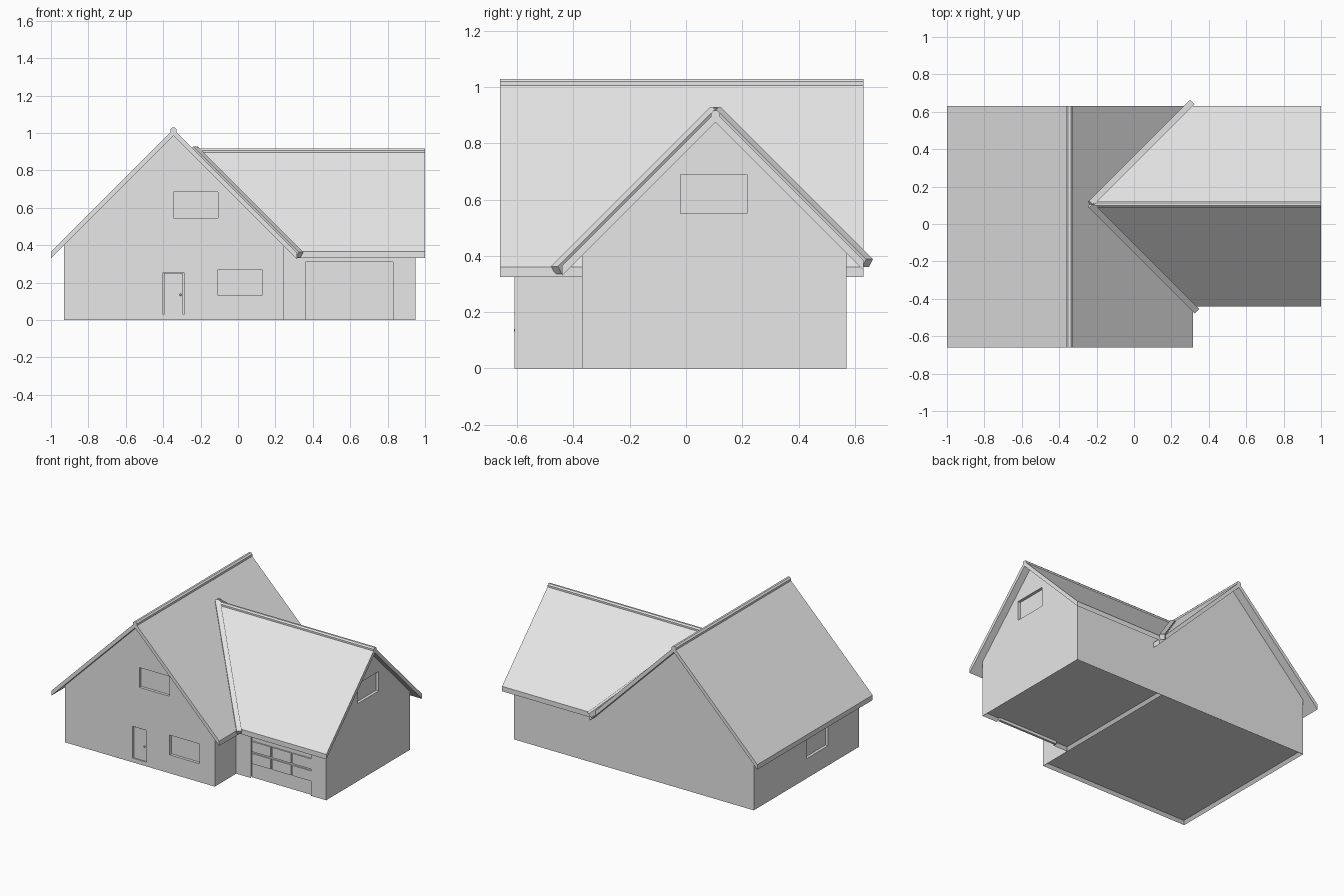
import bpy, bmesh
from mathutils import Vector, Matrix

cube = bpy.data.objects.get("Cube")
if cube:
    bpy.data.objects.remove(cube, do_unlink=True)

grey = bpy.data.materials.new("plain grey")
grey.use_nodes = True
grey.diffuse_color = (0.8, 0.8, 0.8, 1)
grey.node_tree.nodes["Principled BSDF"].inputs["Base Color"].default_value = (0.8, 0.8, 0.8, 1)

RIDGE_X, RIDGE_Y = -0.345, 0.105      # ridge positions of house and wing
MAIN_TOP, WING_TOP = 1.02, 0.91       # roof peaks
THICK = 0.035                         # vertical roof thickness
VALLEY_X = RIDGE_X + MAIN_TOP - WING_TOP


def make(name, bm):
    bmesh.ops.recalc_face_normals(bm, faces=bm.faces)
    mesh = bpy.data.meshes.new(name)
    bm.to_mesh(mesh)
    bm.free()
    obj = bpy.data.objects.new(name, mesh)
    obj.data.materials.append(grey)
    bpy.context.collection.objects.link(obj)
    return obj


def prism(name, points, offset, floor=False):
    """Extrude a polygon along an offset, optionally with a recessed floor."""
    bm = bmesh.new()
    base = bm.faces.new([bm.verts.new(p) for p in points])
    new = bmesh.ops.extrude_face_region(bm, geom=[base])["geom"]
    verts = [v for v in new if isinstance(v, bmesh.types.BMVert)]
    bmesh.ops.translate(bm, verts=verts, vec=offset)
    bmesh.ops.recalc_face_normals(bm, faces=bm.faces)
    if floor:
        under = [f for f in bm.faces if f.normal.z < -0.9]
        bmesh.ops.inset_region(bm, faces=under, thickness=0.025)
        bmesh.ops.translate(bm, verts=under[0].verts, vec=(0, 0, 0.02))
    return make(name, bm)


def box(name, low, high):
    low, high = Vector(low), Vector(high)
    bm = bmesh.new()
    size = Matrix.Diagonal((high - low).to_4d())
    bmesh.ops.create_cube(bm, size=1, matrix=Matrix.Translation((low + high) / 2) @ size)
    return make(name, bm)


def cut(target, low, high):
    cutter = box("opening_cutter", low, high)
    cutter.hide_render = True
    mod = target.modifiers.new("opening", "BOOLEAN")
    mod.object, mod.solver = cutter, "EXACT"
    bpy.context.view_layer.objects.active = target
    bpy.ops.object.modifier_apply(modifier=mod.name)
    bpy.data.objects.remove(cutter, do_unlink=True)


def rod(name, start, end, radius, sides):
    start, end = Vector(start), Vector(end)
    axis = end - start
    bm = bmesh.new()
    bmesh.ops.create_cone(bm, cap_ends=True, segments=sides, radius1=radius,
                          radius2=radius, depth=axis.length)
    turn = axis.to_track_quat("Z", "Y").to_matrix().to_4x4()
    roll = Matrix.Rotation(3.14159 / sides, 4, "Z")
    bmesh.ops.transform(bm, verts=bm.verts,
                        matrix=Matrix.Translation((start + end) / 2) @ turn @ roll)
    return make(name, bm)


# Gabled bodies: heights follow the 45 degree roof underside
def gable(left, right, ridge, peak):
    return [(left, 0), (right, 0), (right, peak - (right - ridge)),
            (ridge, peak), (left, peak - (ridge - left))]


main = prism("main_walls", [(x, -0.61, z) for x, z in
             gable(-0.93, 0.245, RIDGE_X, MAIN_TOP - THICK)], (0, 1.18, 0), True)
wing = prism("wing_walls", [(0.245, y, z) for y, z in
             gable(-0.37, 0.57, RIDGE_Y, WING_TOP - THICK)], (0.705, 0, 0), True)

# Window, door and garage openings
D = 0.02
cut(main, (-0.345, -0.7, 0.545), (-0.108, -0.61 + D, 0.685))
cut(main, (-0.108, -0.7, 0.13), (0.127, -0.61 + D, 0.27))
cut(main, (-1.0, -0.26, 0.14), (-0.93 + D, -0.02, 0.28))
cut(main, (-0.4, -0.7, 0.03), (-0.29, -0.61 + D, 0.255))
cut(wing, (0.95 - D, -0.02, 0.55), (1.0, 0.217, 0.688))
cut(wing, (0.36, -0.5, -0.1), (0.83, -0.37 + D, 0.31))

# Entry door
box("entry_door", (-0.395, -0.602, 0.03), (-0.295, -0.585, 0.25))
bm = bmesh.new()
bmesh.ops.create_uvsphere(bm, u_segments=12, v_segments=8, radius=0.006,
                          matrix=Matrix.Translation((-0.308, -0.606, 0.135)))
for f in bm.faces:
    f.smooth = True
make("door_knob", bm)

# Garage door with two rows of raised panels
box("garage_door", (0.36, -0.356, 0.0), (0.83, -0.34, 0.31))
for col in range(3):
    for row in range(2):
        x, z = 0.365 + col * 0.158, 0.1 + row * 0.085
        box("garage_panel", (x, -0.364, z), (x + 0.146, -0.35, z + 0.073))

# Main roof slopes
for name, eave in (("main_roof_right", -1.0), ("main_roof_left", 0.315)):
    drop = MAIN_TOP - abs(eave - RIDGE_X)
    prism(name, [(RIDGE_X, -0.66, MAIN_TOP), (eave, -0.66, drop),
                 (eave, -0.66, drop - THICK), (RIDGE_X, -0.66, MAIN_TOP - THICK)],
          (0, 1.29, 0))

# Wing roof slopes mitred into the main roof, with a valley beam on each side
for side, eave, tip in (("front", -0.44, -0.46), ("back", 0.63, 0.645)):
    run = abs(eave - RIDGE_Y)
    prism("wing_roof_" + side,
          [(VALLEY_X, RIDGE_Y, WING_TOP), (1, RIDGE_Y, WING_TOP),
           (1, eave, WING_TOP - run), (VALLEY_X + run, eave, WING_TOP - run)],
          (0, 0, -THICK))
    reach = abs(tip - RIDGE_Y)
    rod("valley_beam_" + side, (VALLEY_X, RIDGE_Y, WING_TOP + 0.004),
        (VALLEY_X + reach, tip, WING_TOP + 0.004 - reach), 0.024, 4)

# Ridge caps
rod("main_ridge_cap", (RIDGE_X, -0.66, 1.012), (RIDGE_X, 0.63, 1.012), 0.018, 8)
rod("wing_ridge_cap", (VALLEY_X, RIDGE_Y, 0.9), (1, RIDGE_Y, 0.9), 0.017, 8)
